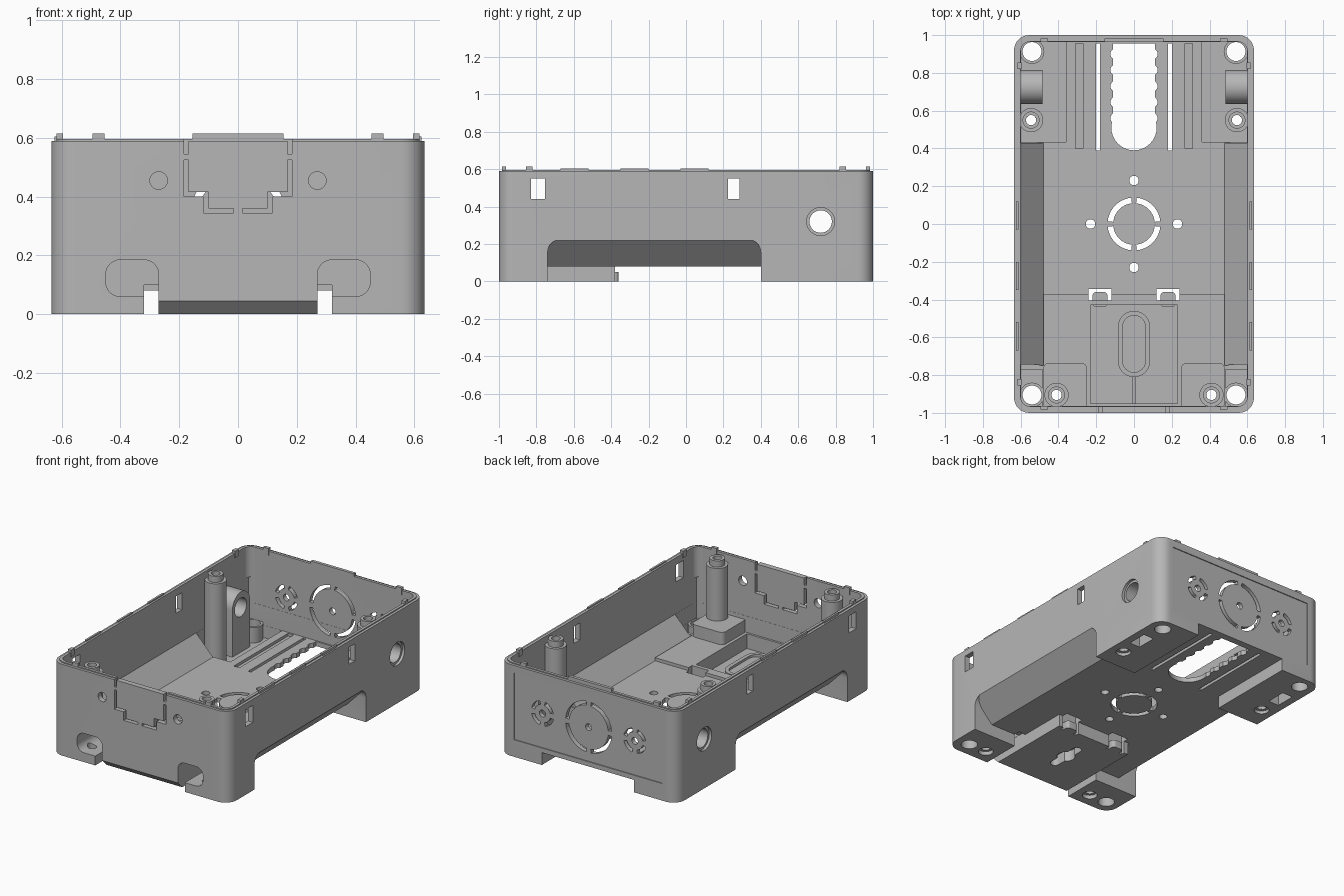
import bpy, bmesh, math

cube = bpy.data.objects.get("Cube")
if cube:
    bpy.data.objects.remove(cube, do_unlink=True)

grey = bpy.data.materials.new("plain_grey")
grey.use_nodes = True
COLOUR = (0.47, 0.47, 0.47, 1)
grey.diffuse_color = COLOUR
grey.node_tree.nodes["Principled BSDF"].inputs["Base Color"].default_value = COLOUR


# ---- helpers ----
def rounded(x0, x1, y0, y1, r, n=8):
    pts = []
    corners = ((x1 - r, y1 - r), (x0 + r, y1 - r), (x0 + r, y0 + r), (x1 - r, y0 + r))
    for k, (cx, cy) in enumerate(corners):
        for i in range(n + 1):
            a = math.pi / 2 * (k + i / n)
            pts.append((cx + r * math.cos(a), cy + r * math.sin(a)))
    return pts


def rect(x0, x1, y0, y1):
    return [(x0, y0), (x1, y0), (x1, y1), (x0, y1)]


def circle(cx, cy, r, n=32):
    return [(cx + r * math.cos(math.tau * i / n), cy + r * math.sin(math.tau * i / n)) for i in range(n)]


def arc(cx, cy, r0, r1, a0, a1, n=10):
    angles = [math.radians(a0 + (a1 - a0) * i / n) for i in range(n + 1)]
    outer = [(cx + r1 * math.cos(a), cy + r1 * math.sin(a)) for a in angles]
    inner = [(cx + r0 * math.cos(a), cy + r0 * math.sin(a)) for a in reversed(angles)]
    return outer + inner


def prism(name, pts, axis, lo, hi):
    """Extrude a flat outline along one axis."""
    place = {"x": lambda p, t: (t, p[0], p[1]),
             "y": lambda p, t: (p[0], t, p[1]),
             "z": lambda p, t: (p[0], p[1], t)}[axis]
    bm = bmesh.new()
    low = [bm.verts.new(place(p, lo)) for p in pts]
    high = [bm.verts.new(place(p, hi)) for p in pts]
    bm.faces.new(low)
    bm.faces.new(high)
    for i in range(len(pts)):
        j = (i + 1) % len(pts)
        bm.faces.new((low[i], low[j], high[j], high[i]))
    bmesh.ops.recalc_face_normals(bm, faces=bm.faces)
    mesh = bpy.data.meshes.new(name)
    bm.to_mesh(mesh)
    bm.free()
    mesh.materials.append(grey)
    ob = bpy.data.objects.new(name, mesh)
    bpy.context.collection.objects.link(ob)
    return ob


def combine(target, tool, operation):
    mod = target.modifiers.new("bool", "BOOLEAN")
    mod.operation, mod.solver, mod.object = operation, "EXACT", tool
    bpy.context.view_layer.objects.active = target
    bpy.ops.object.modifier_apply(modifier=mod.name)
    bpy.data.objects.remove(tool, do_unlink=True)


def cut(target, pts, axis, lo, hi):
    combine(target, prism("cutter", pts, axis, lo, hi), "DIFFERENCE")


def add(target, pts, axis, lo, hi):
    combine(target, prism("addition", pts, axis, lo, hi), "UNION")


def ring_cut(target, cx, cy, r0, r1, axis, lo, hi, gap):
    for k in range(4):
        cut(target, arc(cx, cy, r0, r1, 90 * k + gap, 90 * k + 90 - gap), axis, lo, hi)


def tube(name, x, y, z0, z1, r, hole):
    ob = prism(name, circle(x, y, r), "z", z0, z1)
    cut(ob, circle(x, y, hole), "z", z0 - 0.1, z1 + 0.1)
    return ob


SIDES = (-1, 1)

# ---- outer shell ----
body = prism("enclosure_body", rounded(-0.635, 0.635, -1, 1, 0.08), "z", 0, 0.59)

# sloped underside between the feet, rounded where it meets them
under = prism("underside", [(-0.8, -0.2), (0.8, -0.2), (0.8, 0.391), (0.5, 0.08),
                            (-0.5, 0.08), (-0.8, 0.391)], "y", -0.74, 0.4)
combine(under, prism("limit", rounded(-0.74, 0.4, -0.3, 0.225, 0.07), "x", -0.7, 0.7), "INTERSECT")
combine(body, under, "DIFFERENCE")
cut(body, rect(-0.33, 0.33, 0.3, 1.1), "z", -0.1, 0.08)

# ---- hollow interior ----
cut(body, rounded(-0.6, 0.6, -0.965, 0.965, 0.05), "z", 0.235, 1)
cut(body, [(-0.6, 0.3), (-0.6, 0.235), (-0.48, 0.11), (0.48, 0.11), (0.6, 0.235), (0.6, 0.3)],
    "y", -0.75, 0.44)
cut(body, rect(-0.599, 0.599, 0.43, 0.964), "z", 0.11, 0.4)
cut(body, rect(-0.599, 0.599, -0.964, -0.745), "z", 0.13, 0.4)
for s in SIDES:
    cut(body, rect(s * 0.36, s * 0.598, 0.435, 0.963), "z", 0.03, 0.3)
    cut(body, rect(s * 0.485, s * 0.598, -0.963, -0.77), "z", 0.03, 0.3)

# ---- raised front floor, mounting block and pocket covers ----
add(body, rect(-0.48, 0.48, -0.78, -0.37), "z", 0.095, 0.13)
add(body, rect(-0.27, 0.27, -0.8, -0.38), "z", 0, 0.12)
for s in SIDES:
    add(body, rounded(min(s * 0.25, s * 0.48), max(s * 0.25, s * 0.48), -0.98, -0.735, 0.03),
        "z", 0.105, 0.21)
cut(body, rect(-0.23, 0.23, -0.95, -0.43), "z", 0.035, 0.4)
add(body, rounded(-0.085, 0.085, -0.81, -0.46, 0.084), "z", 0.02, 0.115)
cut(body, rounded(-0.06, 0.06, -0.785, -0.485, 0.059), "z", 0.1, 0.2)
add(body, rect(-0.01, 0.01, -0.96, -0.8), "z", 0.02, 0.1)
cut(body, circle(0, -0.64, 0.055), "z", -0.1, 0.07)
cut(body, rounded(-0.028, 0.028, -0.77, -0.51, 0.027), "z", -0.1, 0.071)
cut(body, [(-1.05, 0.095), (-0.9, -0.055), (-1.05, -0.055)], "x", -0.271, 0.271)

for s in SIDES:
    # front pockets and the gaps beside the mounting block
    a, b = sorted((s * 0.27, s * 0.45))
    cut(body, rounded(a, b, 0.06, 0.185, 0.05), "y", -1.1, -0.76)
    cut(body, rect(s * 0.27, s * 0.32, -0.1, 0.1), "y", -1.1, -0.7)
    # clip notches
    cut(body, rect(s * 0.12, s * 0.24, -0.405, -0.345), "z", -0.1, 0.3)
    prism("clip_tab", rounded(*sorted((s * 0.14, s * 0.22)), -0.44, -0.36, 0.02), "z", 0, 0.05)

# ---- floor openings ----
cut(body, circle(0, 0.51, 0.12), "z", -0.1, 0.3)
cut(body, rect(-0.11, 0.11, 0.5, 0.955), "z", -0.1, 0.3)
ring_cut(body, 0, 0, 0.11, 0.14, "z", -0.1, 0.3, 6)
for s in SIDES:
    for i in range(5):
        cut(body, circle(s * 0.095, 0.56 + 0.085 * i, 0.03, 16), "z", -0.1, 0.3)
    cut(body, rect(s * 0.18, s * 0.2, 0.39, 0.955), "z", -0.1, 0.3)
    cut(body, rect(s * 0.27, s * 0.31, 0.4, 0.955), "z", 0.092, 0.3)
    cut(body, circle(s * 0.23, 0, 0.025, 20), "z", -0.1, 0.3)
    cut(body, circle(0, s * 0.23, 0.025, 20), "z", -0.1, 0.3)

# ---- front wall: knock-out flap and small holes ----
for s in SIDES:
    for x0, x1, z0, z1 in ((0.168, 0.184, 0.545, 0.7), (0.168, 0.184, 0.4, 0.525),
                           (0.1, 0.184, 0.4, 0.416), (0.1, 0.118, 0.345, 0.41),
                           (0.015, 0.118, 0.345, 0.36)):
        cut(body, rect(s * x0, s * x1, z0, z1), "y", -1.1, -0.9)
    cut(body, circle(s * 0.27, 0.455, 0.03, 24), "y", -1.1, -0.9)

# ---- back wall: recessed panel and round knock-outs ----
cut(body, rect(-0.53, 0.53, 0.11, 0.54), "y", 0.994, 1.1)
ring_cut(body, 0, 0.33, 0.14, 0.165, "y", 0.9, 1.1, 6)
cut(body, circle(0, 0.33, 0.022, 20), "y", 0.9, 1.1)
for s in SIDES:
    ring_cut(body, s * 0.33, 0.33, 0.057, 0.08, "y", 0.9, 1.1, 14)
    cut(body, circle(s * 0.33, 0.33, 0.022, 20), "y", 0.9, 1.1)

for s in SIDES:
    # ---- side walls: latch windows and cable holes ----
    for y0, y1 in ((-0.83, -0.755), (0.225, 0.285)):
        cut(body, rect(y0, y1, 0.44, 0.55), "x", s * 0.55, s * 0.7)
    cut(body, circle(0.72, 0.32, 0.075), "x", s * 0.618, s * 0.7)
    cut(body, circle(0.72, 0.32, 0.06), "x", s * 0.5, s * 0.7)

    # arched bracket behind each cable hole
    arch = [(0.635, 0.02), (0.815, 0.02)]
    arch += [(0.725 + 0.09 * math.cos(math.pi * i / 16), 0.33 + 0.09 * math.sin(math.pi * i / 16))
             for i in range(17)]
    bracket = prism("cable_bracket", arch, "x", s * 0.485, s * 0.605)
    cut(bracket, circle(0.72, 0.32, 0.06), "x", s * 0.4, s * 0.7)
    underside = rect(s * 0.51, s * 0.585, 0.66, 0.79)
    cut(bracket, underside, "z", -0.1, 0.15)
    cut(body, underside, "z", -0.1, 0.1)

    # ---- screw posts and corner holes ----
    for x, y, base in ((0.545, 0.55, 0.02), (0.41, -0.905, 0.2)):
        tube("screw_post", s * x, y, base, 0.55, 0.064, 0.027)
        tube("screw_post_tip", s * x, y, 0.545, 0.59, 0.045, 0.027)
        cut(body, circle(s * x, y, 0.027, 24), "z", -0.1, 0.4)
        cut(body, circle(s * x, y, 0.045, 24), "z", -0.1, 0.025)
    for y in (0.913, -0.905):
        cut(body, circle(s * 0.54, y, 0.05), "z", -0.1, 0.2)
        tube("corner_collar", s * 0.54, y, 0.01, 0.13, 0.065, 0.05)

    # ---- rim tabs and pegs ----
    for y0, y1 in ((-0.67, -0.52), (-0.35, -0.2), (-0.03, 0.12)):
        prism("rim_side_tab", rect(s * 0.612, s * 0.625, y0, y1), "z", 0.57, 0.605)
    for t in SIDES:
        prism("rim_side_peg", rect(s * 0.595, s * 0.618, t * 0.82, t * 0.855), "z", 0.57, 0.615)
        prism("rim_end_peg", rect(s * 0.455, s * 0.495, t * 0.963, t * 0.983), "z", 0.57, 0.615)
prism("rim_back_tab", rect(-0.155, 0.155, 0.963, 0.983), "z", 0.57, 0.615)

# ---- raised inner lip along the rim ----
lip = prism("rim_lip", rounded(-0.618, 0.618, -0.983, 0.983, 0.065), "z", 0.58, 0.597)
cut(lip, rounded(-0.6, 0.6, -0.965, 0.965, 0.05), "z", 0.5, 0.7)
cut(lip, rect(-0.184, 0.184, -1.1, -0.9), "z", 0.5, 0.7)

# ---- smooth round parts, keep edges sharp ----
bpy.ops.object.select_all(action="DESELECT")
for ob in bpy.context.collection.objects:
    if ob.type == "MESH" and grey.name in ob.data.materials:
        ob.select_set(True)
bpy.context.view_layer.objects.active = body
bpy.ops.object.shade_smooth_by_angle(angle=math.radians(30))
